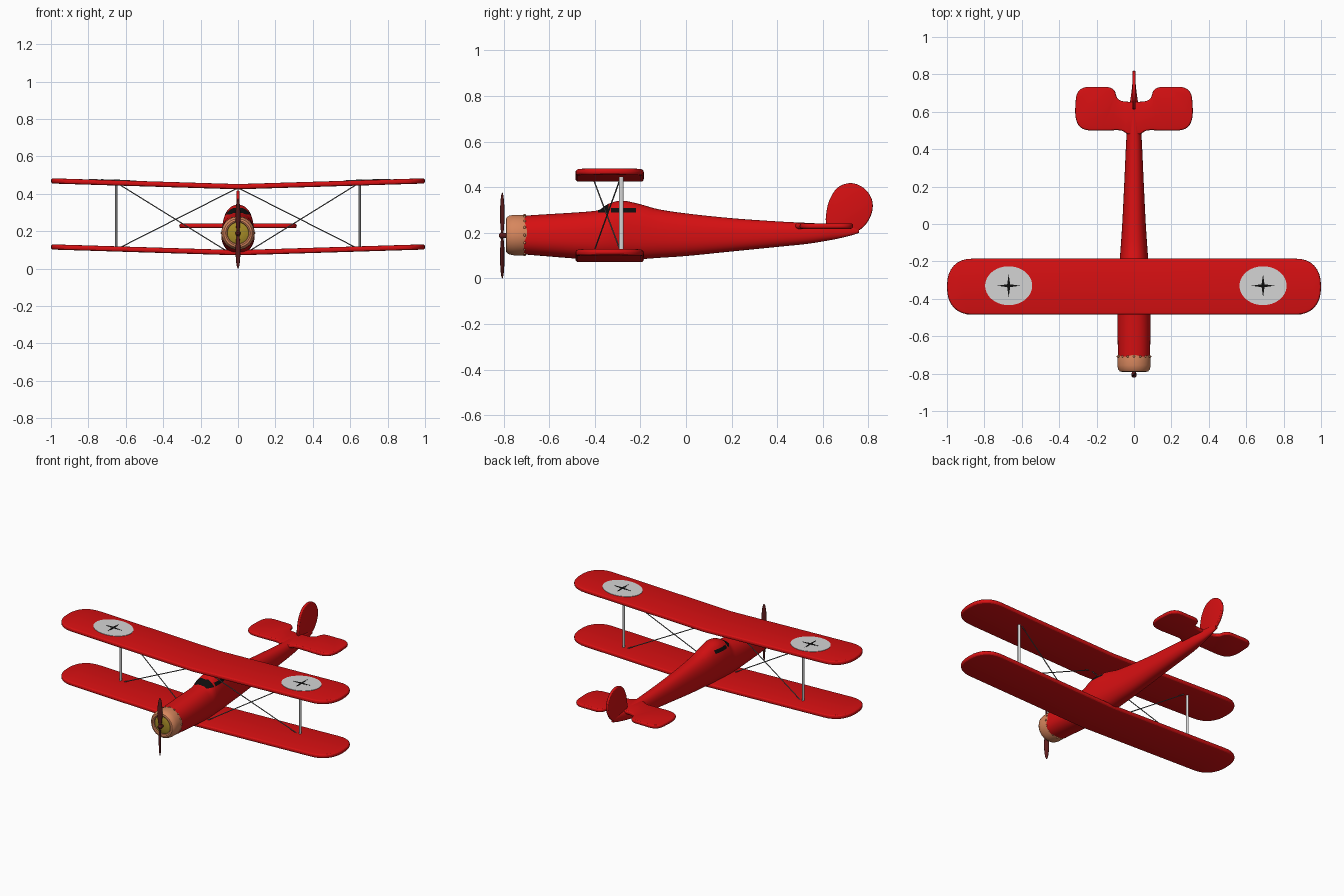
import bpy, bmesh, math
from mathutils import Vector, Matrix

if "Cube" in bpy.data.objects:
    bpy.data.objects.remove(bpy.data.objects["Cube"])


def mat(name, r, g, b):
    m = bpy.data.materials.new(name)
    m.diffuse_color = (r, g, b, 1)
    m.use_nodes = True
    m.node_tree.nodes["Principled BSDF"].inputs["Base Color"].default_value = m.diffuse_color
    return m


RED = mat("red paint", 0.68, 0.005, 0.006)
COPPER = mat("copper cowl", 0.68, 0.24, 0.11)
OLIVE = mat("olive engine", 0.38, 0.26, 0.02)
WOOD = mat("dark wood", 0.11, 0.012, 0.012)
PALE = mat("pale grey", 0.66, 0.66, 0.66)
WIRE = mat("wire grey", 0.16, 0.16, 0.16)
BLACK = mat("black", 0.004, 0.004, 0.004)


def finish(name, bm, *mats, angle=25):
    bmesh.ops.recalc_face_normals(bm, faces=bm.faces[:])
    me = bpy.data.meshes.new(name)
    bm.to_mesh(me)
    bm.free()
    for m in mats:
        me.materials.append(m)
    me.shade_smooth()
    me.set_sharp_from_angle(angle=math.radians(angle))
    ob = bpy.data.objects.new(name, me)
    bpy.context.collection.objects.link(ob)
    return ob


def cut(bm, co, no):
    bmesh.ops.bisect_plane(bm, geom=bm.verts[:] + bm.edges[:] + bm.faces[:],
                           plane_co=co, plane_no=no)


def spline(pts, n, closed=True):
    """Catmull-Rom curve through points of any dimension."""
    P = [Vector(p) for p in pts]
    k = len(P)
    get = (lambda i: P[i % k]) if closed else (lambda i: P[max(0, min(k - 1, i))])
    out = []
    for i in range(k if closed else k - 1):
        a, b, c, d = (get(i + j) for j in (-1, 0, 1, 2))
        for s in range(n):
            t = s / n
            out.append(0.5 * (2 * b + (c - a) * t + (2 * a - 5 * b + 4 * c - d) * t * t
                              + (3 * b - a - 3 * c + d) * t ** 3))
    return out if closed else out + [P[-1]]


def slab(name, outline, thick, place, material, bevel=0.45):
    """Flat plate from an outline, rounded rim, put in space by place(u, v, w)."""
    bm = bmesh.new()
    f = bm.faces.new([bm.verts.new((p[0], p[1], -thick / 2)) for p in outline])
    ext = bmesh.ops.extrude_face_region(bm, geom=[f], use_keep_orig=True)["geom"]
    top = [g for g in ext if isinstance(g, bmesh.types.BMFace)][0]
    bmesh.ops.translate(bm, verts=list(top.verts), vec=(0, 0, thick))
    if bevel:
        rim = list(set(f.edges) | set(top.edges))
        bmesh.ops.bevel(bm, geom=rim, offset=thick * bevel, segments=3,
                        profile=0.5, affect='EDGES')
    cut(bm, (0, 0, 0), (1, 0, 0))
    for v in bm.verts:
        v.co = place(*v.co)
    return finish(name, bm, material)


def lathe(name, profile, material, z=0.19, n=48):
    """Spin (radius, y) points about the nose axis."""
    bm = bmesh.new()
    rings = [[bm.verts.new((r * math.sin(2 * math.pi * i / n), y,
                            z + r * math.cos(2 * math.pi * i / n)))
              for i in range(n)] for r, y in profile]
    for a, b in zip(rings, rings[1:]):
        for i in range(n):
            bm.faces.new((a[i], a[(i + 1) % n], b[(i + 1) % n], b[i]))
    bm.faces.new(rings[0])
    bm.faces.new(rings[-1])
    return finish(name, bm, material, angle=40)


def rod(name, a, b, r, material, flat=1.0, n=12):
    a, b = Vector(a), Vector(b)
    bm = bmesh.new()
    bmesh.ops.create_cone(bm, cap_ends=True, segments=n, radius1=r, radius2=r,
                          depth=(b - a).length)
    bmesh.ops.scale(bm, vec=(1, flat, 1), verts=bm.verts)
    rot = (b - a).to_track_quat('Z', 'Y').to_matrix().to_4x4() if flat == 1 else Matrix()
    bm.transform(Matrix.Translation((a + b) / 2) @ rot)
    return finish(name, bm, material, angle=40)


# Fuselage: lofted ovals (y, half width, top, bottom)
stations = [(-.71, .085, .275, .105), (-.6, .088, .282, .096), (-.5, .089, .288, .088),
            (-.42, .088, .294, .083), (-.38, .087, .301, .081), (-.34, .086, .327, .08),
            (-.28, .083, .341, .081), (-.2, .077, .325, .084), (-.12, .071, .303, .09),
            (0, .063, .285, .098), (.2, .053, .264, .118), (.4, .044, .25, .138),
            (.52, .037, .244, .15), (.6, .03, .24, .162), (.66, .02, .237, .173),
            (.72, .012, .232, .187), (.76, .008, .226, .2)]
bm = bmesh.new()
N, rings = 48, []
for y, w, top, bot in spline(stations, 4, closed=False):
    mid, ring = 0.55 * bot + 0.45 * top, []
    for i in range(N):
        s, c = math.sin(2 * math.pi * i / N), math.cos(2 * math.pi * i / N)
        x = w * math.copysign(abs(s) ** 0.87, s)
        h = (top - mid if c > 0 else mid - bot) * math.copysign(abs(c) ** 0.87, c)
        ring.append(bm.verts.new((x, y, mid + h)))
    rings.append(ring)
for a, b in zip(rings, rings[1:]):
    for i in range(N):
        bm.faces.new((a[i], a[(i + 1) % N], b[(i + 1) % N], b[i]))
bm.faces.new(rings[0])
bm.faces.new(rings[-1])
# Windscreen and side windows: cut in, then coloured by position
for z in (.288, .308, .324):
    cut(bm, (0, 0, z), (0, 0, 1))
for y in (-.385, -.34, -.328, -.22):
    cut(bm, (0, y, 0), (0, 1, 0))
for f in bm.faces:
    c = f.calc_center_median()
    screen = -.385 < c.y < -.34 and .288 < c.z < .324
    side = -.328 < c.y < -.22 and .288 < c.z < .308
    f.material_index = int(screen or side)
finish("fuselage", bm, RED, BLACK, angle=40)

# Wings: straight planks with rounded tips and slight dihedral
half = []
for i in range(17):
    a = math.pi * (i / 16 - 0.5)
    s, c = math.sin(a), math.cos(a)
    half.append((0.86 + 0.14 * abs(c) ** 0.85,
                 -0.335 + 0.15 * math.copysign(abs(s) ** 0.85, s)))
half[0], half[-1] = (0.86, -0.485), (0.86, -0.185)
plan = half + [(-x, y) for x, y in reversed(half)]
for name, z0 in (("upper_wing", .438), ("lower_wing", .085)):
    slab(name, plan, 0.028, lambda u, v, w: (u, v, z0 + 0.031 * abs(u) + w), RED)

# Roundels with a thin star cross on the upper wing
for side, cx in (("left", -.67), ("right", .69)):
    def on_wing(lift):
        return lambda u, v, w: (cx + u, -.33 + v, .452 + .031 * abs(cx + u) + lift + w)
    disc = [(.126 * math.cos(math.pi * i / 24), .104 * math.sin(math.pi * i / 24))
            for i in range(48)]
    slab("roundel_" + side, disc, .004, on_wing(.0005), PALE, 0)
    star = []
    for i in range(8):
        r = .011 if i % 2 else .062
        star.append((r * math.cos(math.pi * i / 4), r * math.sin(math.pi * i / 4)))
    slab("cross_" + side, star, .002, on_wing(.0025), BLACK, 0)

# Tailplane with a notch for the rudder
th = [(.03, .48), (.07, .5), (.15, .5), (.24, .5), (.29, .52), (.312, .57), (.313, .64),
      (.303, .7), (.265, .73), (.19, .732), (.13, .73), (.103, .71), (.088, .672), (.05, .655)]
slab("tailplane", spline(th + [(-x, y) for x, y in reversed(th)], 5), 0.024,
     lambda u, v, w: (u, v, .229 + w), RED)

# Rudder
rud = [(.64, .2), (.615, .24), (.616, .29), (.63, .345), (.665, .398), (.722, .418),
       (.778, .398), (.814, .35), (.817, .295), (.79, .238), (.745, .203), (.69, .19)]
slab("rudder", spline(rud, 5), 0.018, lambda u, v, w: (w, u, v), RED)

# Cowl, rivets and engine face
lathe("cowl", [(.07, -.695), (.085, -.697), (.089, -.715), (.089, -.755), (.085, -.776),
               (.076, -.788), (.066, -.79), (.059, -.786), (.056, -.775), (.056, -.76)], COPPER)
lathe("engine_face", [(.057, -.765), (.057, -.778), (.05, -.782), (.02, -.784)], OLIVE)
bm = bmesh.new()
for i in range(16):
    a = math.pi * i / 8
    bmesh.ops.create_uvsphere(bm, u_segments=10, v_segments=6, radius=.006,
        matrix=Matrix.Translation((.087 * math.sin(a), -.708, .19 + .087 * math.cos(a))))
finish("cowl_rivets", bm, COPPER, angle=60)

# Propeller
lathe("propeller_hub", [(.01, -.77), (.012, -.8), (.014, -.805), (.012, -.815), (.006, -.82)],
      WOOD, z=.188, n=20)
bm = bmesh.new()
for s in (1, -1):
    bmesh.ops.create_uvsphere(bm, u_segments=20, v_segments=16, radius=1,
        matrix=Matrix.Translation((0, -.806, .188 + s * .093)) @ Matrix.Rotation(s * .6, 4, 'Z')
        @ Matrix.Diagonal((.015, .006, .095, 1)))
finish("propeller_blades", bm, WOOD, angle=60)

# Struts and bracing wires on both sides
for side, s in (("left", -1), ("right", 1)):
    rod("strut_" + side, (s * .65, -.284, .105), (s * .65, -.284, .455), .0065, PALE, 1.6)
    rod("landing_wire_" + side, (s * .63, -.285, .447), (s * .07, -.41, .1), .003, WIRE)
    rod("flying_wire_" + side, (s * .63, -.285, .113), (0, -.405, .432), .003, WIRE)
